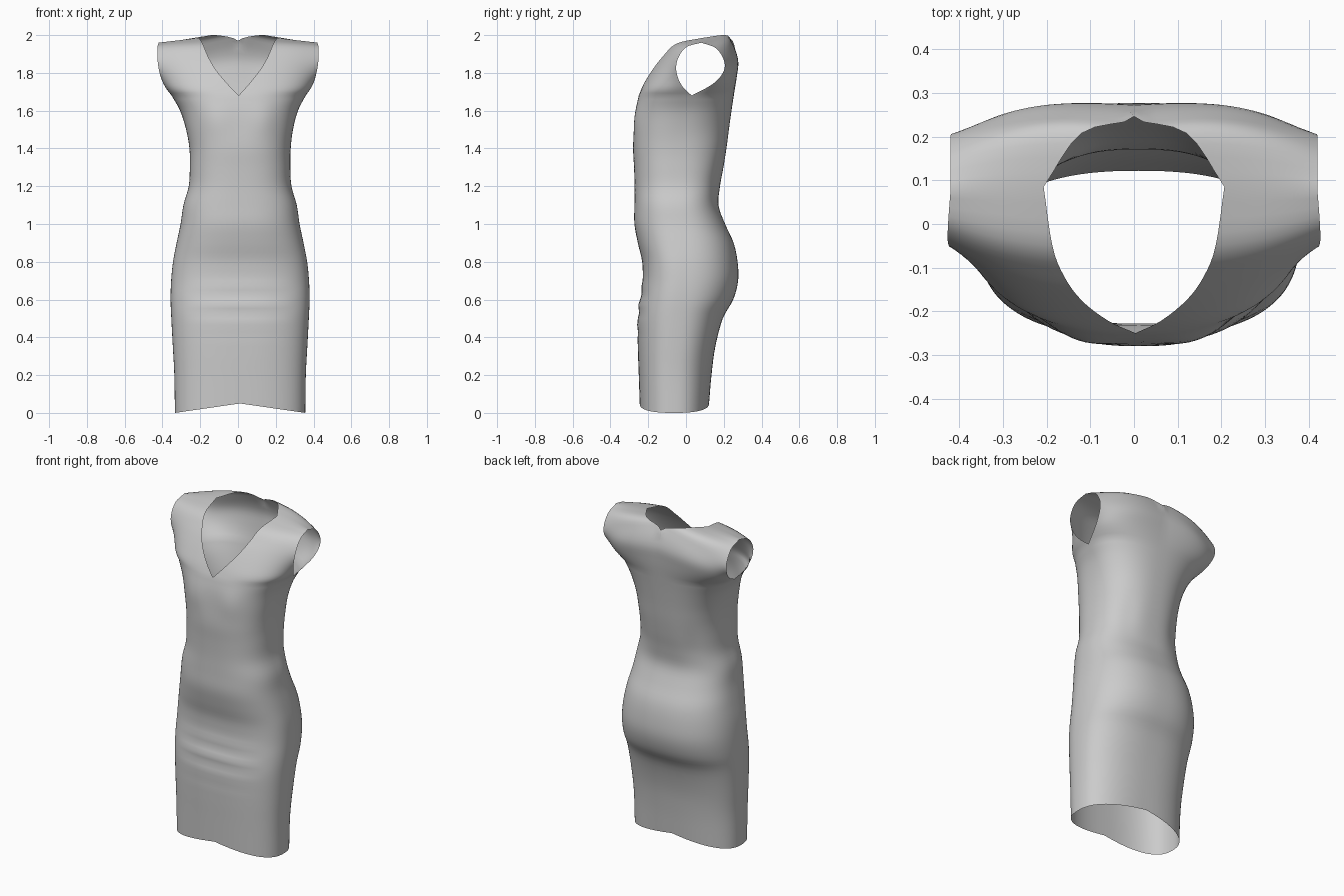
import bpy, bmesh
from math import sin, cos, pi, exp
from mathutils import Vector

if "Cube" in bpy.data.objects:
    bpy.data.objects.remove(bpy.data.objects["Cube"])

SUB, COLS = 4, 24

# body stations: z, half width, front y, back y, side seam y
BODY = [
    (0.05, .345, -.245, .122, -.06), (0.20, .348, -.25, .135, -.06),
    (0.35, .356, -.255, .155, -.05), (0.50, .364, -.255, .195, -.04),
    (0.60, .368, -.243, .250, -.03), (0.70, .365, -.230, .276, -.02),
    (0.80, .355, -.232, .273, -.02), (0.90, .336, -.255, .252, -.02),
    (1.00, .315, -.273, .207, -.03), (1.10, .300, -.273, .172, -.04),
    (1.20, .272, -.272, .180, -.04), (1.30, .266, -.275, .198, -.04),
    (1.40, .268, -.280, .214, -.03), (1.50, .283, -.275, .227, -.02),
    (1.60, .312, -.266, .241, .01), (1.68, .355, -.250, .253, .03)]

# yoke edges, from armpit level up to the shoulder line
NECK_FRONT = [(0, -.25, 1.68), (.06, -.222, 1.745), (.12, -.175, 1.82),
              (.16, -.12, 1.89), (.187, -.05, 1.955), (.207, .085, 1.985)]
ARM_FRONT = [(.355, .03, 1.68), (.39, -.02, 1.73), (.415, -.05, 1.80),
             (.426, -.045, 1.87), (.426, 0, 1.935), (.42, .08, 1.96)]
NECK_BACK = [(0, .253, 1.68), (0, .268, 1.79), (0, .272, 1.88),
             (0, .238, 1.97), (.12, .208, 2.0), (.207, .085, 1.985)]
ARM_BACK = [(.355, .03, 1.68), (.395, .14, 1.74), (.415, .195, 1.80),
            (.42, .203, 1.86), (.42, .16, 1.93), (.42, .08, 1.96)]


def spline(points):
    """Catmull-Rom samples that pass through every control point."""
    p = [Vector(q) for q in points]
    p = [2 * p[0] - p[1]] + p + [2 * p[-1] - p[-2]]
    out = []
    for i in range(1, len(p) - 2):
        a, b, c, d = p[i - 1:i + 3]
        for k in range(SUB):
            t = k / SUB
            out.append(.5 * (2 * b + (c - a) * t + (2 * a - 5 * b + 4 * c - d) * t * t
                             + (3 * b - a - 3 * c + d) * t ** 3))
    return out + [p[-2]]


def row(inner, outer, n, flat, bulge):
    """One strip of cloth from the centre or neckline to the seam or armhole."""
    pts = []
    for j in range(COLS + 1):
        s = j / COLS
        a = s * pi / 2
        fx = (1 - flat) * max(sin(a), 0) ** (2 / n) + flat * s
        fy = (1 - flat) * (1 - max(cos(a), 0) ** (2 / n)) + flat * s
        if j == COLS:
            fx = fy = 1
        d = outer - inner
        pts.append(Vector((inner.x + d.x * fx,
                           inner.y + d.y * fy + bulge * sin(pi * s),
                           inner.z + d.z * fx + abs(bulge) * .4 * sin(pi * s))))
    return pts


def drape(p, front):
    """Bust shape, belly creases and seat crease."""
    q = p.copy()
    edge = max(0, 1 - (abs(q.x) / .3) ** 2)
    if front:
        q.y -= .012 * exp(-((q.x - .14) / .08) ** 2 - ((q.z - 1.55) / .09) ** 2) * edge
        q.y += .005 * sin(q.z * 2 * pi / .1) * exp(-((q.z - .56) / .13) ** 2) * edge
    else:
        q.y -= .008 * exp(-((q.x - .17) / .05) ** 2 - ((q.z - 1.25) / .12) ** 2) * edge
        q.y += .010 * exp(-(q.x / .02) ** 2 - ((q.z - 1.96) / .025) ** 2)
    return q


def panel(front):
    """Rows of one half panel, hem to shoulder."""
    n = 2.55 if front else 2.4
    col = 2 if front else 3
    centre = spline([(0, r[col], r[0]) for r in BODY])
    seam = spline([(r[1], r[4], r[0] - (.05 if i == 0 else 0)) for i, r in enumerate(BODY)])
    rows = [row(c, s, n, 0, 0) for c, s in zip(centre, seam)]
    neck = spline(NECK_FRONT if front else NECK_BACK)
    arm = spline(ARM_FRONT if front else ARM_BACK)
    for i in range(1, len(neck)):
        t = i / (len(neck) - 1)
        f = min(1, t / .65)
        flat = f * f * (3 - 2 * f)
        bulge = (-.012 if front else .028) * sin(pi * t)
        rows.append(row(neck[i], arm[i], n, flat, bulge))
    return [[drape(p, front) for p in r] for r in rows]


# dress shell: front and back half panels, mirrored and sewn together
bm = bmesh.new()
for front in (True, False):
    rows = panel(front)
    for side in (1, -1):
        grid = []
        for r in rows:
            line = []
            for p in r:
                shift = .011 * min(1, max(0, (1.8 - p.z) / .4))
                line.append(bm.verts.new((side * p.x + shift, p.y, p.z)))
            grid.append(line)
        for lo, hi in zip(grid, grid[1:]):
            for j in range(COLS):
                quad = [lo[j], lo[j + 1], hi[j + 1], hi[j]]
                if (side == 1) != front:
                    quad.reverse()
                bm.faces.new(quad)
bmesh.ops.remove_doubles(bm, verts=bm.verts, dist=.0005)

mesh = bpy.data.meshes.new("dress")
bm.to_mesh(mesh)
bm.free()
dress = bpy.data.objects.new("dress", mesh)
bpy.context.collection.objects.link(dress)
bpy.context.view_layer.objects.active = dress
dress.select_set(True)
bpy.ops.object.shade_smooth_by_angle(angle=pi / 3)
